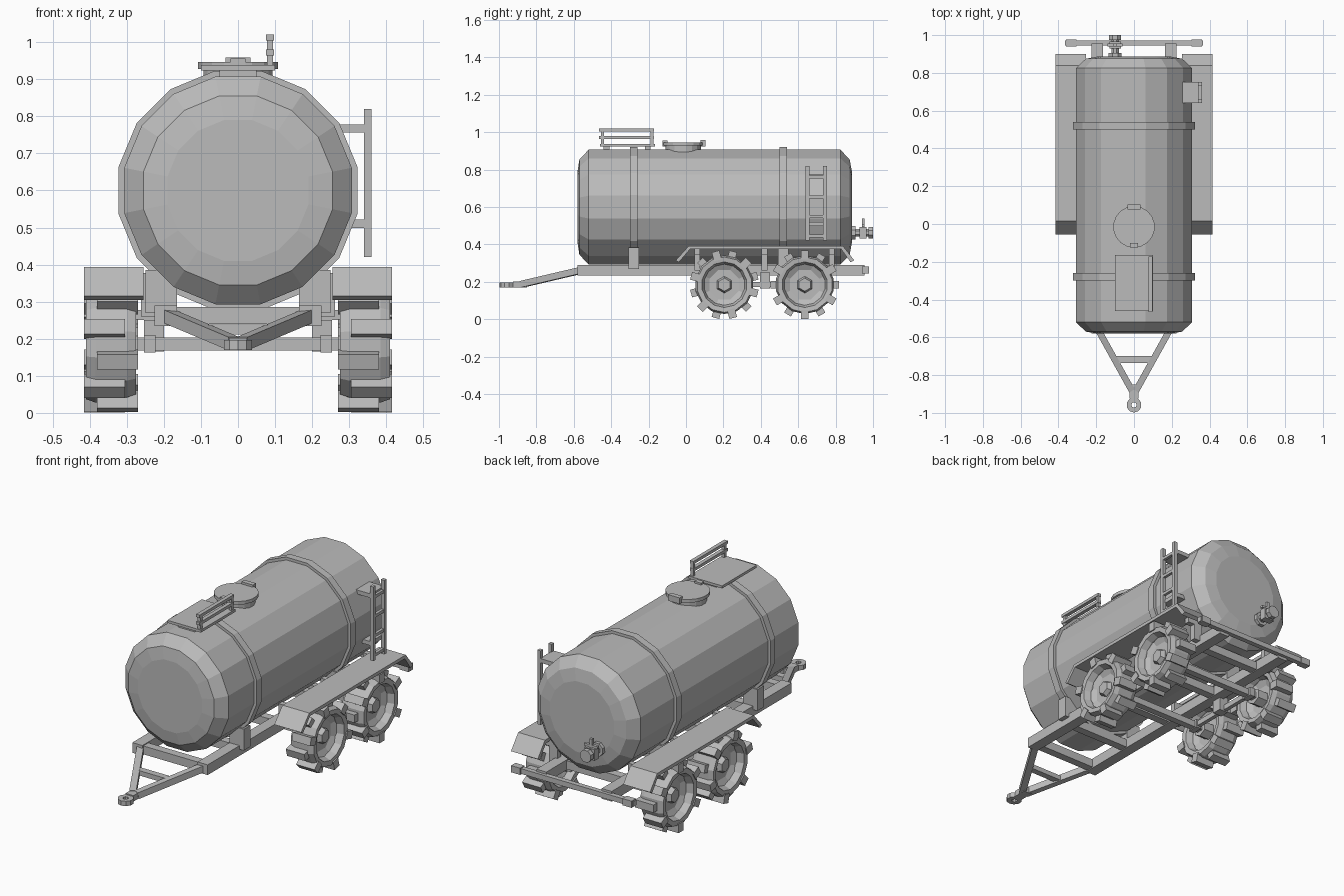
import bpy, bmesh
from math import pi, sin, cos, radians
from mathutils import Vector, Matrix

old = bpy.data.objects.get("Cube")
if old:
    bpy.data.objects.remove(old)

grey = bpy.data.materials.new("plain grey")
grey.use_nodes = True
grey.diffuse_color = (0.5, 0.5, 0.5, 1)
grey.node_tree.nodes["Principled BSDF"].inputs["Base Color"].default_value = (0.5, 0.5, 0.5, 1)


def finish(name, bm):
    bmesh.ops.remove_doubles(bm, verts=bm.verts, dist=0.0001)
    bmesh.ops.recalc_face_normals(bm, faces=bm.faces)
    mesh = bpy.data.meshes.new(name)
    bm.to_mesh(mesh)
    bm.free()
    mesh.materials.append(grey)
    ob = bpy.data.objects.new(name, mesh)
    bpy.context.scene.collection.objects.link(ob)
    return ob


def add_box(bm, x, y, z, matrix=Matrix()):
    """Box given as (min, max) along each axis."""
    size = Matrix.Diagonal((x[1] - x[0], y[1] - y[0], z[1] - z[0], 1))
    mid = Matrix.Translation((sum(x) / 2, sum(y) / 2, sum(z) / 2))
    bmesh.ops.create_cube(bm, size=1, matrix=matrix @ mid @ size)


def box(name, x, y, z):
    bm = bmesh.new()
    add_box(bm, x, y, z)
    return finish(name, bm)


def pair(name, x, y, z):
    box(name + "_left", x, y, z)
    box(name + "_right", (-x[1], -x[0]), y, z)


def beam(name, a, b, width, height):
    """Box section running from a to b."""
    a, b = Vector(a), Vector(b)
    m = Matrix.Translation(a) @ (b - a).to_track_quat('Y', 'Z').to_matrix().to_4x4()
    bm = bmesh.new()
    add_box(bm, (-width / 2, width / 2), (0, (b - a).length), (-height / 2, height / 2), m)
    return finish(name, bm)


def lathe(name, profile, segs, axis, centre=(0, 0, 0), phase=0.5, closed=False):
    """Spin (radius, distance along axis) points round an axis."""
    order = {'X': lambda a, b, t: (t, a, b), 'Y': lambda a, b, t: (a, t, b),
             'Z': lambda a, b, t: (a, b, t)}[axis]
    bm = bmesh.new()
    rings = []
    for r, t in profile:
        ring = []
        for k in range(segs):
            ang = 2 * pi * (k + phase) / segs
            ring.append(bm.verts.new(Vector(order(r * cos(ang), r * sin(ang), t)) + Vector(centre)))
        rings.append(ring)
    links = list(zip(rings, rings[1:]))
    if closed:
        links.append((rings[-1], rings[0]))
    else:
        bm.faces.new(rings[0])
        bm.faces.new(rings[-1])
    for p, q in links:
        for k in range(segs):
            n = (k + 1) % segs
            bm.faces.new((p[k], p[n], q[n], q[k]))
    return finish(name, bm)


# Tank with chamfered ends, and its two straps
SIDES, CENTRE = 16, (0, 0, 0.6)
flat = 1 / cos(pi / SIDES)
lathe("tank", [(r * flat, y) for r, y in (
    (0.19, -0.58), (0.255, -0.57), (0.307, -0.52),
    (0.307, 0.825), (0.255, 0.875), (0.19, 0.887))], SIDES, 'Y', CENTRE)
for name, y in (("front", -0.28), ("rear", 0.52)):
    lathe(name + "_strap", [(r * flat, y + d) for r, d in (
        (0.3, -0.02), (0.322, -0.02), (0.322, 0.02), (0.3, 0.02))], SIDES, 'Y', CENTRE, closed=True)
    pair(name + "_saddle", (0.165, 0.25), (y - 0.028, y + 0.028), (0.27, 0.385))

# Chassis
pair("chassis_rail", (0.165, 0.225), (-0.58, 0.955), (0.235, 0.29))
for i, y in enumerate((-0.55, -0.28, 0.06, 0.42, 0.76)):
    box(f"cross_member_{i}", (-0.17, 0.17), (y - 0.022, y + 0.022), (0.24, 0.285))
box("rear_bar", (-0.365, 0.365), (0.945, 0.972), (0.25, 0.278))
pair("rear_marker", (0.305, 0.36), (0.94, 0.978), (0.246, 0.282))

# Drawbar and towing eye
for s, side in ((1, "left"), (-1, "right")):
    beam("drawbar_" + side, (s * 0.19, -0.56, 0.262), (s * 0.012, -0.88, 0.187), 0.034, 0.035)
box("drawbar_tie", (-0.1, 0.1), (-0.735, -0.7), (0.212, 0.238))
box("hitch_block", (-0.024, 0.024), (-0.925, -0.85), (0.17, 0.202))
lathe("towing_eye", [(0.014, 0.17), (0.04, 0.17), (0.04, 0.196), (0.014, 0.196)],
      10, 'Z', (0, -0.958, 0), closed=True)

# Axles, suspension, wheels with staggered lugs
AXLE_Z = 0.185
for name, y, turn in (("front", 0.205, 0.5), ("rear", 0.635, 0)):
    box(name + "_axle", (-0.3, 0.3), (y - 0.018, y + 0.018), (0.168, 0.203))
    pair(name + "_axle_clamp", (0.222, 0.254), (y - 0.03, y + 0.03), (0.163, 0.21))
    for s, side in ((1, "left"), (-1, "right")):
        label = f"{name}_{side}_"
        mid = (0, y, AXLE_Z)
        lathe(label + "tyre", [(r, s * x) for r, x in (
            (0.11, 0.31), (0.122, 0.278), (0.148, 0.275), (0.157, 0.3),
            (0.157, 0.385), (0.148, 0.41), (0.122, 0.407), (0.11, 0.375))],
            14, 'X', mid, closed=True)
        lathe(label + "rim", [(r, s * x) for r, x in (
            (0.08, 0.33), (0.125, 0.31), (0.125, 0.375), (0.085, 0.355))], 8, 'X', mid)
        lathe(label + "hub", [(0.045, s * 0.27), (0.045, s * 0.36), (0.035, s * 0.38)], 6, 'X', mid)
        bm = bmesh.new()
        for k in range(12):
            m = Matrix.Translation(mid) @ Matrix.Rotation(radians(30 * (k + turn)), 4, 'X')
            xs = (0.27, 0.38) if k % 2 else (0.305, 0.415)
            add_box(bm, sorted((s * xs[0], s * xs[1])), (-0.021, 0.021), (0.135, 0.184), m)
        finish(label + "lugs", bm)
pair("suspension_beam", (0.228, 0.25), (0.2, 0.64), (0.172, 0.2))
pair("suspension_hanger", (0.2, 0.254), (0.395, 0.448), (0.165, 0.25))

# Fenders: a bent sheet over both wheels
top_line = [(-0.055, 0.315), (0.015, 0.393), (0.838, 0.393), (0.9, 0.315)]
under = [(0.88, 0.305), (0.83, 0.375), (0.022, 0.375), (-0.038, 0.305)]
for s, side in ((1, "left"), (-1, "right")):
    bm = bmesh.new()
    rows = [[bm.verts.new((s * x, y, z)) for y, z in top_line + under] for x in (0.255, 0.415)]
    n = len(rows[0])
    for k in range(n):
        j = (k + 1) % n
        bm.faces.new((rows[0][k], rows[0][j], rows[1][j], rows[1][k]))
    for row in rows:
        for k in range(3):
            bm.faces.new((row[k], row[k + 1], row[n - 2 - k], row[n - 1 - k]))
    finish("fender_" + side, bm)
for i, y in enumerate((0.06, 0.42, 0.78)):
    pair(f"fender_bracket_{i}", (0.21, 0.3), (y - 0.015, y + 0.015), (0.345, 0.378))
    pair(f"fender_post_{i}", (0.21, 0.262), (y - 0.015, y + 0.015), (0.26, 0.36))

# Ladder on the left side
for i, y in enumerate((0.64, 0.733)):
    box(f"ladder_rail_{i}", (0.34, 0.36), (y, y + 0.02), (0.42, 0.82))
for i, z in enumerate((0.445, 0.55, 0.655, 0.76)):
    box(f"ladder_rung_{i}", (0.342, 0.358), (0.65, 0.745), (z - 0.008, z + 0.008))
for i, (x, z) in enumerate(((0.28, 0.51), (0.25, 0.767))):
    box(f"ladder_mount_{i}", (x, 0.345), (0.64, 0.753), (z - 0.011, z + 0.011))

# Filler hatch
hatch = (0, -0.015, 0)
lathe("hatch_neck", [(0.095, 0.88), (0.095, 0.93)], 18, 'Z', hatch)
lathe("hatch_lid", [(0.11, 0.928), (0.11, 0.946)], 18, 'Z', hatch)
box("hatch_hinge", (-0.034, 0.034), (0.078, 0.104), (0.925, 0.958))
box("hatch_handle", (-0.02, 0.02), (-0.125, -0.1), (0.925, 0.956))

# Top platform and handrail
box("platform", (-0.1, 0.1), (-0.46, -0.165), (0.924, 0.938))
for i, y in enumerate((-0.425, -0.205)):
    box(f"platform_foot_{i}", (-0.05, 0.05), (y - 0.015, y + 0.015), (0.89, 0.926))
for i, y in enumerate((-0.455, -0.19)):
    box(f"handrail_post_{i}", (0.078, 0.094), (y, y + 0.016), (0.935, 1.01))
for i, z in enumerate((0.972, 1.012)):
    box(f"handrail_bar_{i}", (0.076, 0.097), (-0.465, -0.172), (z - 0.008, z + 0.008))

# Rear outlet valve
valve = (-0.1, 0, 0.463)
lathe("valve_pipe", [(0.022, 0.87), (0.022, 0.99)], 8, 'Y', valve)
lathe("valve_base", [(0.038, 0.875), (0.038, 0.905)], 8, 'Y', valve)
lathe("valve_flange", [(0.034, 0.975), (0.034, 1.0)], 8, 'Y', valve)
box("valve_body", (-0.13, -0.07), (0.928, 0.965), (0.433, 0.493))
box("valve_stem", (-0.108, -0.092), (0.94, 0.955), (0.49, 0.54))
box("valve_lever", (-0.14, -0.06), (0.94, 0.955), (0.495, 0.508))
